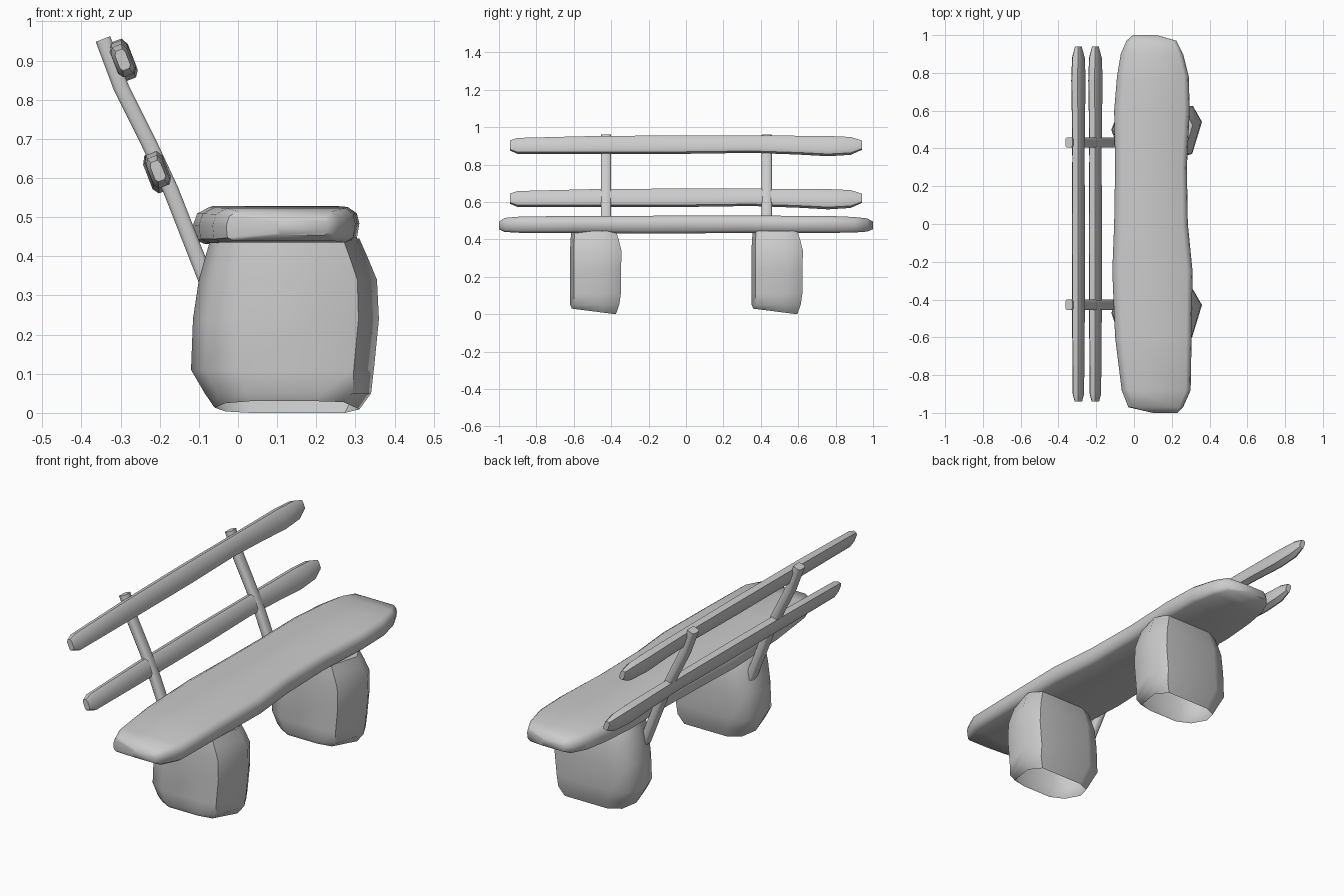
import bpy, bmesh, math
from mathutils import Vector

if "Cube" in bpy.data.objects:
    bpy.data.objects.remove(bpy.data.objects["Cube"])


def loft(name, rings, cap_start=True, cap_end=True, angle=50):
    """Skin a list of equal-length point rings into one smooth-shaded object."""
    bm = bmesh.new()
    loops = [[bm.verts.new(p) for p in ring] for ring in rings]
    n = len(loops[0])
    for a, b in zip(loops, loops[1:]):
        for i in range(n):
            j = (i + 1) % n
            bm.faces.new((a[i], a[j], b[j], b[i]))
    if cap_start:
        bm.faces.new(loops[0][::-1])
    if cap_end:
        bm.faces.new(loops[-1])
    bmesh.ops.recalc_face_normals(bm, faces=bm.faces[:])
    mesh = bpy.data.meshes.new(name)
    bm.to_mesh(mesh)
    bm.free()
    ob = bpy.data.objects.new(name, mesh)
    bpy.context.collection.objects.link(ob)
    bpy.ops.object.select_all(action='DESELECT')
    ob.select_set(True)
    bpy.context.view_layer.objects.active = ob
    bpy.ops.object.shade_smooth_by_angle(angle=math.radians(angle))
    return ob


def mix(a, b, u):
    """Map u in -1..1 onto a..b."""
    return a + (b - a) * (u + 1) / 2


# Seat: worn slab, stations along y as (y, back x, front x, bottom z, top z)
seat_section = [(-.86, -1), (.86, -1), (.97, -.7), (1, .1), (.97, .65), (.86, 1),
                (-.8, 1), (-.95, .65), (-1, 0), (-.98, -.8)]
seat_stations = [(-1.0, .10, .23, .455, .495), (-.97, -.03, .26, .44, .515),
                 (-.88, -.065, .30, .435, .523), (-.6, -.10, .305, .435, .525),
                 (-.25, -.115, .31, .432, .526), (0, -.105, .285, .432, .528),
                 (.3, -.10, .28, .435, .528), (.6, -.105, .295, .435, .526),
                 (.78, -.09, .29, .435, .525), (.9, -.07, .26, .437, .52),
                 (.97, -.04, .225, .442, .512), (1.0, -.005, .12, .455, .495)]
loft("seat", [[(mix(x0, x1, u), y, mix(z0, z1, v)) for u, v in seat_section]
              for y, x0, x1, z0, z1 in seat_stations])

# Stone legs: same boulder twice, open underneath; (z, x range, local y range)
leg_section = [(-1, .1), (-.85, -.65), (-.5, -1), (.4, -1), (.78, -.85),
               (1, .4), (.8, 1), (-.5, 1), (-.85, .75)]
leg_stations = [(.015, -.06, .31, -.125, .11), (.05, -.085, .34, -.134, .128),
                (.11, -.12, .347, -.135, .137), (.24, -.115, .36, -.135, .138),
                (.34, -.10, .355, -.135, .14), (.40, -.083, .33, -.132, .125),
                (.445, -.07, .31, -.128, .11)]
for side, yc in (("left", -.485), ("right", .485)):
    rings = []
    for k, (z, x0, x1, y0, y1) in enumerate(leg_stations):
        rings.append([(mix(x0, x1, u), yc + mix(y0, y1, v),
                       z - (.015 * v if k == 0 else 0)) for u, v in leg_section])
    loft(side + "_stone_leg", rings, cap_start=False)

# Backrest posts: slightly bent leaning square poles
post_path = [(-.07, .31), (-.172, .57), (-.228, .69), (-.298, .83), (-.345, .955)]
across = Vector((.93, 0, .36))
for side, yc in (("left", -.428), ("right", .432)):
    rings = []
    for x, z in post_path:
        c = Vector((x, yc, z))
        rings.append([c + across * (.02 * a) + Vector((0, .027 * b, 0))
                      for a, b in ((-1, -.7), (-.6, -1), (.6, -1), (1, -.7),
                                   (1, .7), (.6, 1), (-.6, 1), (-1, .7))])
    loft(side + "_back_post", rings)

# Backrest slats: tilted wavy planks, stations as (y, scale, height offset)
slat_section = [(-1, -.7), (-.6, -1), (.6, -1), (1, -.7),
                (1, .6), (.6, 1), (-.6, 1), (-1, .6)]
slat_stations = [(-.94, .55, -.002), (-.9, .85, -.004), (-.5, .95, .001),
                 (0, .98, .003), (.35, .92, .005), (.6, 1, 0),
                 (.76, 1.08, -.005), (.88, .95, -.004), (.94, .5, 0)]
up = Vector((-.36, 0, .93))
for name, x, z in (("upper_back_slat", -.295, .904), ("lower_back_slat", -.205, .62)):
    rings = []
    for y, s, dz in slat_stations:
        c = Vector((x, y, z + dz))
        rings.append([c + across * (.026 * s * a) + up * (.048 * s * b)
                      for a, b in slat_section])
    loft(name, rings)
